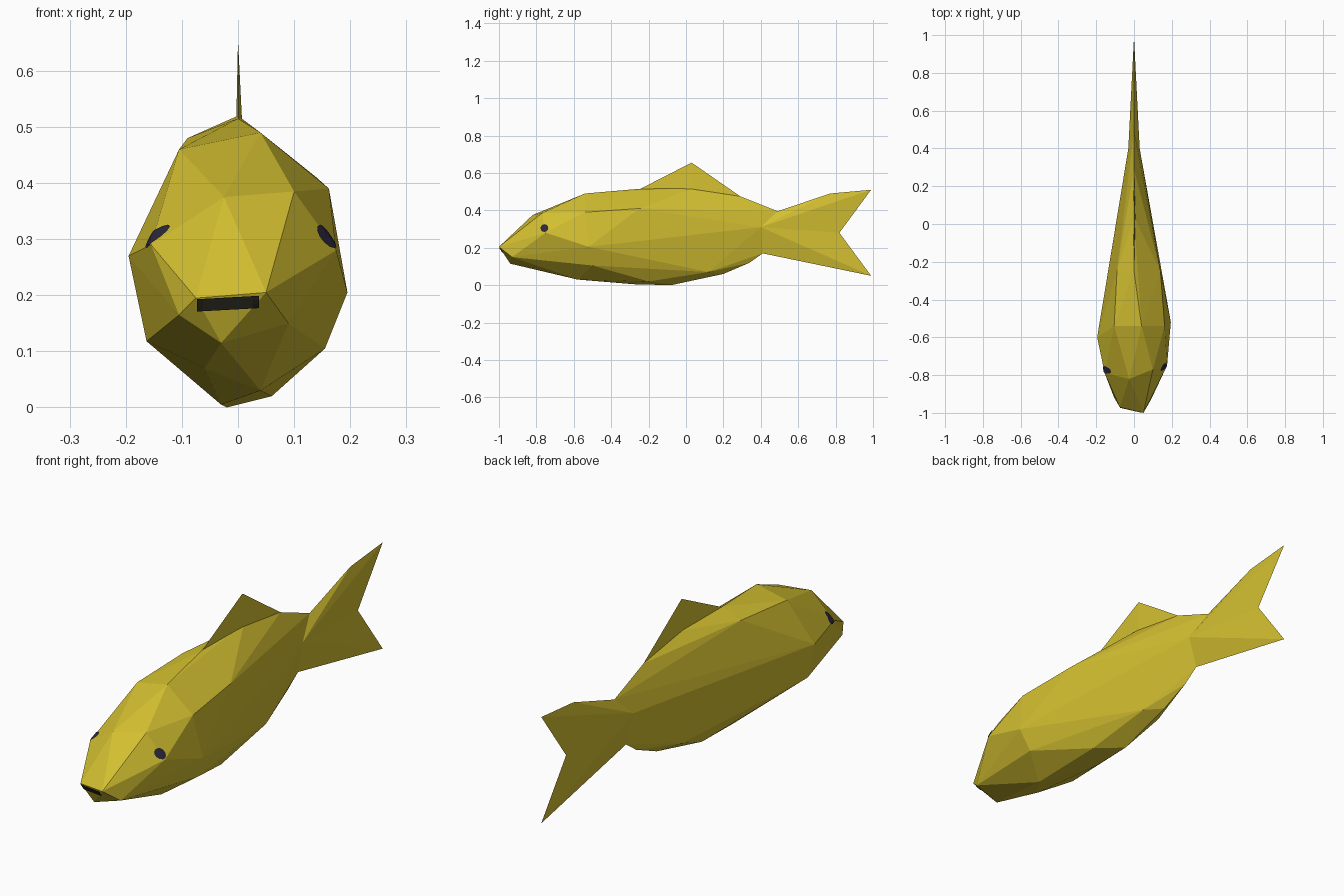
import bpy, bmesh, math
from mathutils import Vector
from mathutils.bvhtree import BVHTree

default_cube = bpy.data.objects.get("Cube")
if default_cube:
    bpy.data.objects.remove(default_cube, do_unlink=True)


def make_material(name, colour):
    material = bpy.data.materials.new(name)
    material.use_nodes = True
    material.diffuse_color = (*colour, 1)
    shader = material.node_tree.nodes["Principled BSDF"]
    shader.inputs["Base Color"].default_value = (*colour, 1)
    shader.inputs["Roughness"].default_value = 0.9
    return material


yellow = make_material("golden yellow", (0.65, 0.52, 0.03))
eye_dark = make_material("dark violet", (0.025, 0.021, 0.045))
mouth_dark = make_material("near black", (0.02, 0.018, 0.012))


def finish(name, bm, material):
    """Turn a bmesh into a flat shaded object with one material."""
    mesh = bpy.data.meshes.new(name)
    bm.to_mesh(mesh)
    mesh.materials.append(material)
    obj = bpy.data.objects.new(name, mesh)
    bpy.context.collection.objects.link(obj)
    return obj


def make_fin(name, outline, side_points):
    """A thin wedge: a side outline joined to one raised point per side."""
    bm = bmesh.new()
    rim = [bm.verts.new((0, y, z)) for y, z in outline]
    for point in side_points:
        apex = bm.verts.new(point)
        for i, vert in enumerate(rim):
            bm.faces.new((vert, rim[(i + 1) % len(rim)], apex))
    bmesh.ops.recalc_face_normals(bm, faces=bm.faces)
    finish(name, bm, material=yellow)
    bm.free()


# Body: a faceted hull around its corner points, nose to tail root
nose = [(-.075, -.97, .195), (.05, -1, .205), (-.03, -.94, .115),
        (.09, -.93, .15), (-.105, -.92, .165)]
head = [(-.025, -.82, .375), (.1, -.77, .385), (.175, -.75, .28),
        (-.155, -.79, .29), (-.06, -.7, .07)]
shoulders = [(-.105, -.54, .46), (.04, -.54, .49), (.162, -.54, .39),
             (.195, -.52, .205), (.155, -.5, .105), (.04, -.58, .03),
             (-.163, -.6, .118), (-.195, -.6, .27)]
middle = [(-.09, -.25, .48), (0, -.25, .515), (.14, -.25, .41),
          (.06, -.2, .02), (-.03, -.28, .005), (-.02, -.08, 0)]
rear = [(0, .04, .52), (0, .29, .475), (0, .49, .395), (0, .41, .17),
        (.03, .4, .31), (-.03, .4, .31), (0, .2, .06), (0, .34, .12),
        (.05, .12, .07), (-.05, .1, .07)]

body = bmesh.new()
for point in nose + head + shoulders + middle + rear:
    body.verts.new(point)
bmesh.ops.convex_hull(body, input=body.verts)
bmesh.ops.delete(body, geom=[v for v in body.verts if not v.link_faces],
                 context="VERTS")
bmesh.ops.recalc_face_normals(body, faces=body.faces)
finish("body", body, yellow)
surface = BVHTree.FromBMesh(body)

# Tail fin: forked outline, thickest at the tail root
make_fin("tail_fin",
         [(.49, .395), (.77, .49), (.99, .51), (.82, .28), (.99, .05), (.41, .17)],
         [(.03, .4, .31), (-.03, .4, .31)])

# Dorsal fin
make_fin("dorsal_fin",
         [(-.25, .512), (.03, .655), (.29, .475)],
         [(.007, .04, .515), (-.003, .04, .515)])


def painted_patch(name, rows, direction, material, closed=False):
    """Lay rows of points onto the body surface as a painted mark."""
    direction = Vector(direction)
    bm = bmesh.new()
    grid = []
    for row in rows:
        verts = []
        for point in row:
            hit = surface.ray_cast(Vector(point), direction)[0]
            if hit is None:
                hit = surface.find_nearest(Vector(point))[0]
            verts.append(bm.verts.new(hit - direction * 0.004))
        grid.append(verts)
    for upper, lower in zip(grid, grid[1:]):
        count = len(upper)
        for i in range(count if closed else count - 1):
            j = (i + 1) % count
            bm.faces.new((upper[i], upper[j], lower[j], lower[i]))
    if closed:
        bm.faces.new(grid[-1])
    bm.normal_update()
    bmesh.ops.reverse_faces(
        bm, faces=[f for f in bm.faces if f.normal.dot(direction) > 0])
    finish(name, bm, material)
    bm.free()


# Eyes: round marks on both cheeks
for side, name, eye_y in ((1, "left_eye", -.757), (-1, "right_eye", -.772)):
    rings = []
    for radius in (.021, .014, .006):
        angles = [math.tau * i / 12 for i in range(12)]
        rings.append([(side, eye_y + radius * math.cos(a),
                       .305 + radius * math.sin(a)) for a in angles])
    painted_patch(name, rings, (-side, 0, 0), eye_dark, closed=True)

# Mouth: a dark strip under the nose edge
mouth_rows = [[(-.073 + .011 * i, -2, z + .0006 * i) for i in range(11)]
              for z in (.193, .186, .179, .171)]
painted_patch("mouth", mouth_rows, (0, 1, 0), mouth_dark)
body.free()
